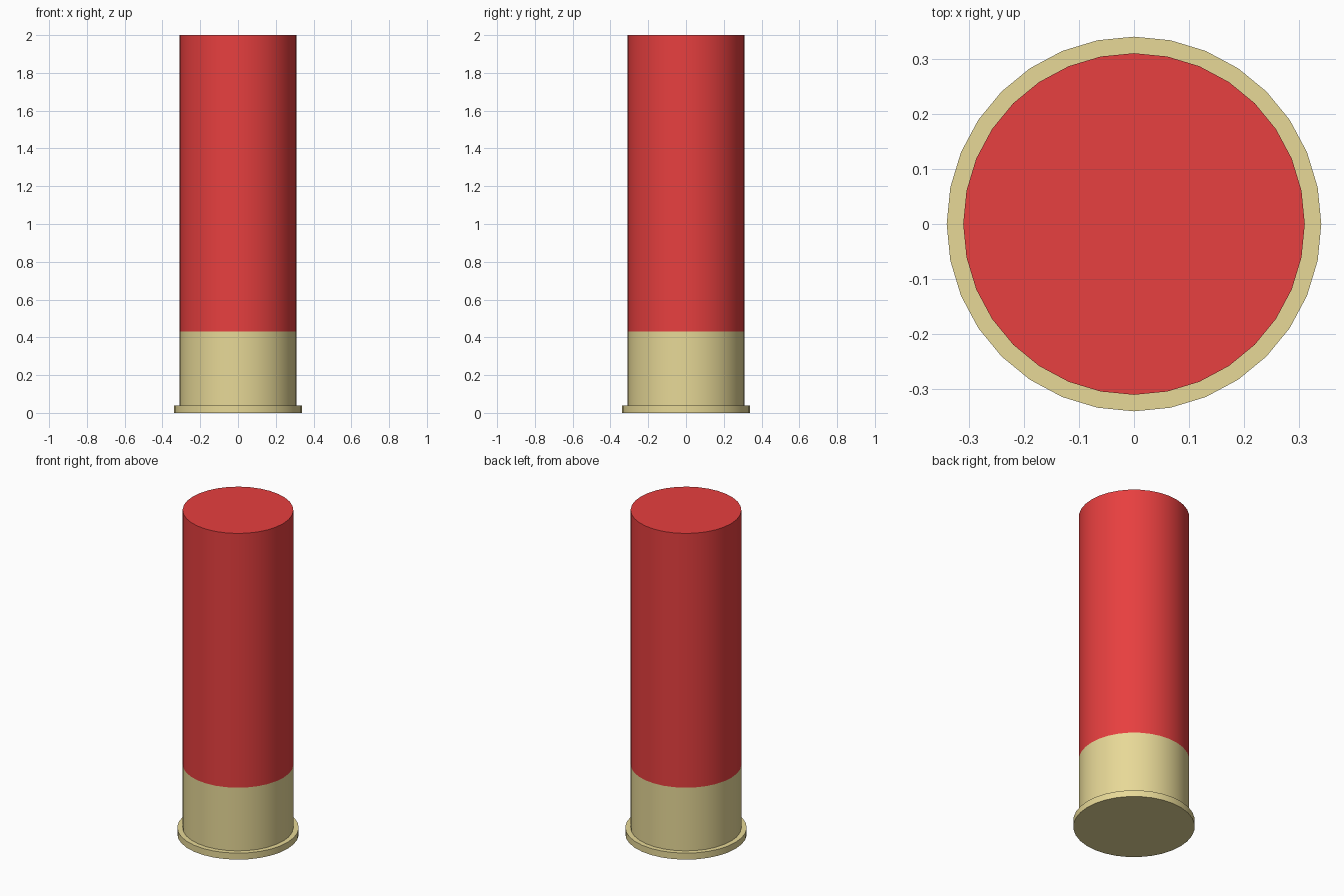
import bpy, bmesh
from math import cos, sin, tau, radians

if "Cube" in bpy.data.objects:
    bpy.data.objects.remove(bpy.data.objects["Cube"])

SIDES = 32


def material(name, color):
    mat = bpy.data.materials.new(name)
    mat.diffuse_color = color
    return mat


def lathe(name, profile, mat, cap_bottom=False, cap_top=False):
    """Revolve (radius, z) points around z, bottom to top."""
    bm = bmesh.new()
    rings = [[bm.verts.new((r * cos(tau * i / SIDES), r * sin(tau * i / SIDES), z))
              for i in range(SIDES)] for r, z in profile]
    for low, high in zip(rings, rings[1:]):
        for i in range(SIDES):
            j = (i + 1) % SIDES
            bm.faces.new((low[i], low[j], high[j], high[i]))
    if cap_bottom:
        bm.faces.new(rings[0][::-1])
    if cap_top:
        bm.faces.new(rings[-1])
    mesh = bpy.data.meshes.new(name)
    bm.to_mesh(mesh)
    bm.free()
    mesh.materials.append(mat)
    obj = bpy.data.objects.new(name, mesh)
    bpy.context.collection.objects.link(obj)
    bpy.ops.object.select_all(action='DESELECT')
    obj.select_set(True)
    bpy.context.view_layer.objects.active = obj
    bpy.ops.object.shade_smooth_by_angle(angle=radians(30))
    return obj


brass = material("brass", (0.60, 0.44, 0.09, 1))
brass.diffuse_color = (0.80, 0.69, 0.31, 1)
red = material("red_plastic", (0.80, 0.05, 0.05, 1))

# Brass head with its projecting rim
lathe("brass_head", [(0.34, 0), (0.34, 0.04), (0.31, 0.04), (0.31, 0.43)],
      brass, cap_bottom=True)

# Red tube, closed by a flat top
lathe("red_tube", [(0.31, 0.43), (0.31, 2.0)], red, cap_top=True)

for m in bpy.data.materials:
    if m.users and not m.is_grease_pencil:
        m.use_nodes = True
        m.node_tree.nodes["Principled BSDF"].inputs["Base Color"].default_value = m.diffuse_color
